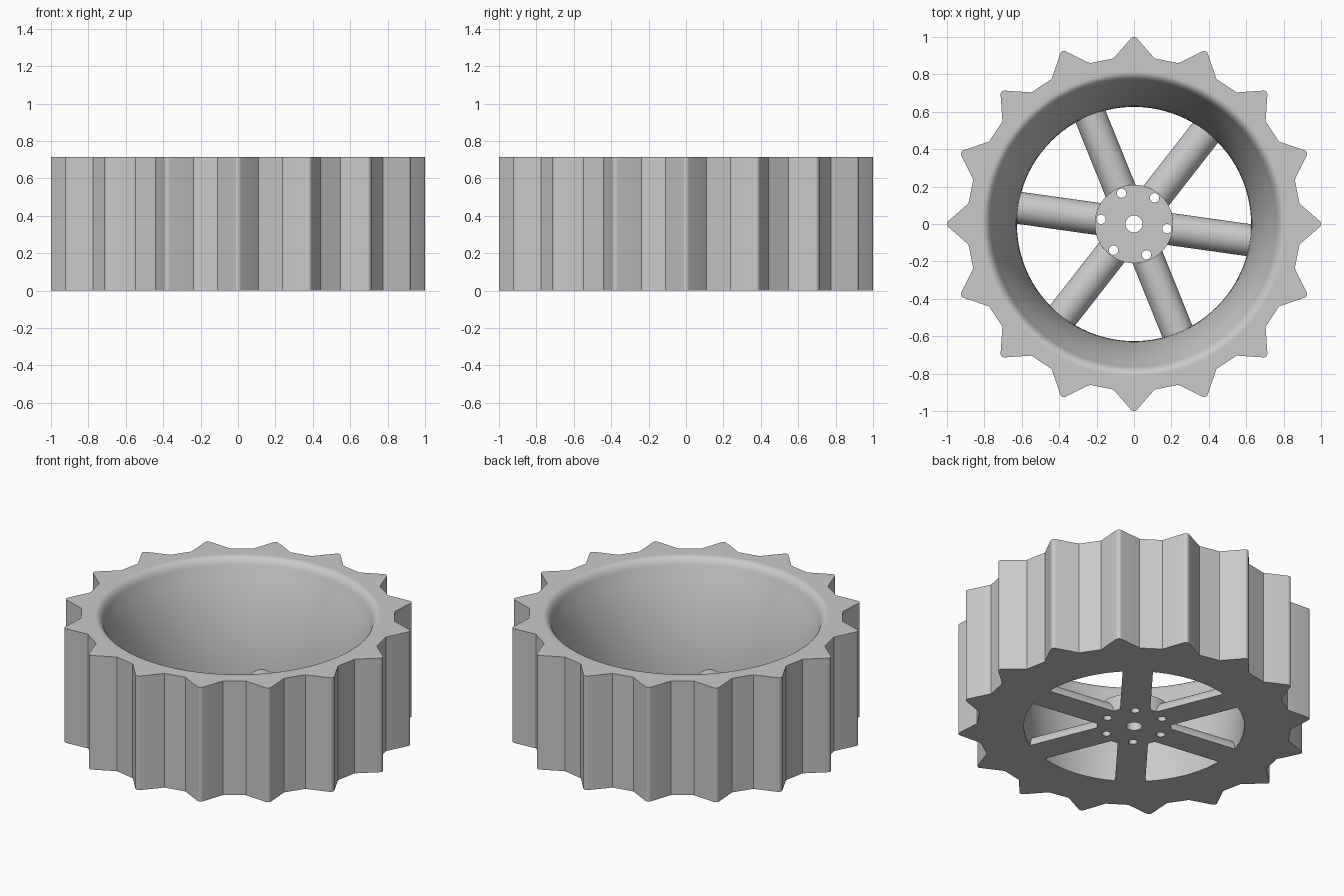
import bpy, bmesh, math
from math import sin, cos, pi, radians
from mathutils import Matrix, Vector

HEIGHT = 0.715
TEETH = 16
SPOKES = 6
SPOKE_START = radians(-8)
GREY = (0.59, 0.59, 0.59, 1)

cube = bpy.data.objects.get("Cube")
if cube:
    bpy.data.objects.remove(cube, do_unlink=True)

grey = bpy.data.materials.new("light_grey")
grey.use_nodes = True
grey.diffuse_color = GREY
grey.node_tree.nodes["Principled BSDF"].inputs["Base Color"].default_value = GREY


def finish(bm, name):
    bmesh.ops.recalc_face_normals(bm, faces=bm.faces)
    mesh = bpy.data.meshes.new(name)
    bm.to_mesh(mesh)
    bm.free()
    mesh.materials.append(grey)
    obj = bpy.data.objects.new(name, mesh)
    bpy.context.collection.objects.link(obj)
    return obj


def select_only(obj):
    bpy.ops.object.select_all(action='DESELECT')
    obj.select_set(True)
    bpy.context.view_layer.objects.active = obj


def smooth(obj):
    select_only(obj)
    bpy.ops.object.shade_smooth_by_angle(angle=radians(30))


def boolean(target, helper, operation):
    """Apply a boolean and remove its helper."""
    helper.hide_render = True
    select_only(target)
    mod = target.modifiers.new("cut", 'BOOLEAN')
    mod.operation = operation
    mod.solver = 'EXACT'
    mod.object = helper
    bpy.ops.object.modifier_apply(modifier=mod.name)
    bpy.data.objects.remove(helper, do_unlink=True)


def prism(name, section, direction, matrix=Matrix()):
    """Extrude a closed section along a direction."""
    bm = bmesh.new()
    face = bm.faces.new([bm.verts.new(p) for p in section])
    moved = bmesh.ops.extrude_face_region(bm, geom=[face], use_keep_orig=True)
    verts = [v for v in moved["geom"] if isinstance(v, bmesh.types.BMVert)]
    bmesh.ops.translate(bm, verts=verts, vec=direction)
    bm.transform(matrix)
    return finish(bm, name)


def cylinder(name, radius, z0, z1, steps, x=0, y=0):
    ring = [(x + radius * cos(2 * pi * i / steps), y + radius * sin(2 * pi * i / steps), z0)
            for i in range(steps)]
    return prism(name, ring, (0, 0, z1 - z0))


def tooth_outline():
    """Teeth with straight flanks and rounded tips, as (x, y) points."""
    tip_r, half = 0.021, radians(49)
    tooth = [(-0.110, 0.885)]
    for i in range(7):
        a = half * (i / 3 - 1)
        tooth.append((tip_r * sin(a), 1 - tip_r + tip_r * cos(a)))
    tooth.append((0.110, 0.885))
    points = []
    for k in range(TEETH):
        a = -2 * pi * k / TEETH
        points += [(x * cos(a) - y * sin(a), x * sin(a) + y * cos(a)) for x, y in tooth]
    return points


def bowl_profile():
    """Inner wall from bottom to top: one large arc, then a small rounded lip."""
    low, lip_z, tilt = 0.626, 0.66, radians(23)
    big = lip_z / sin(tilt)
    wall = []
    for i in range(15):
        a = tilt * i / 14
        wall.append((low + big * (1 - cos(a)), big * sin(a)))
    lip_r = wall[-1][0]
    for i in range(1, 8):
        a = tilt + (pi / 2 - tilt) * i / 7
        u = (cos(tilt) - cos(a)) / cos(tilt)
        w = (sin(a) - sin(tilt)) / (1 - sin(tilt))
        wall.append((lip_r + 0.05 * u, lip_z + (HEIGHT - lip_z) * w))
    wall.append((0.825, HEIGHT))
    return wall


def ring_of_faces(bm, lower, upper):
    n = len(lower)
    for i in range(n):
        j = (i + 1) % n
        bm.faces.new((lower[i], lower[j], upper[j], upper[i]))


def loop_edges(bm, verts):
    return [bm.edges.get((v, verts[(i + 1) % len(verts)])) for i, v in enumerate(verts)]


# Toothed rim with a flared bore
bm = bmesh.new()
outline = tooth_outline()
outer_low = [bm.verts.new((x, y, 0)) for x, y in outline]
outer_high = [bm.verts.new((x, y, HEIGHT)) for x, y in outline]
ring_of_faces(bm, outer_low, outer_high)
steps = 96
inner = [[bm.verts.new((r * cos(2 * pi * i / steps), r * sin(2 * pi * i / steps), z))
          for i in range(steps)] for r, z in bowl_profile()]
for lower, upper in zip(inner, inner[1:]):
    ring_of_faces(bm, lower, upper)
for outside, inside, way in ((outer_low, inner[0], -1), (outer_high, inner[-1], 1)):
    bmesh.ops.triangle_fill(bm, use_beauty=True, normal=Vector((0, 0, way)),
                            edges=loop_edges(bm, outside) + loop_edges(bm, inside))
smooth(finish(bm, "toothed_rim"))

# Low hub joined with half-round spokes
hub = cylinder("hub_and_spokes", 0.21, 0, 0.095, 64)
spoke_r = 0.086
section = [(0.15, spoke_r * cos(pi * i / 24), spoke_r * sin(pi * i / 24)) for i in range(25)]
for k in range(SPOKES):
    turn = Matrix.Rotation(SPOKE_START + 2 * pi * k / SPOKES, 4, 'Z')
    boolean(hub, prism("spoke", section, (0.478, 0, 0), turn), 'UNION')

# Axle bore and bolt holes
boolean(hub, cylinder("axle_cutter", 0.045, -0.1, 0.3, 32), 'DIFFERENCE')
for k in range(SPOKES):
    a = SPOKE_START + 2 * pi * k / SPOKES
    boolean(hub, cylinder("bolt_cutter", 0.025, -0.1, 0.3, 24, 0.178 * cos(a), 0.178 * sin(a)),
            'DIFFERENCE')
smooth(hub)
